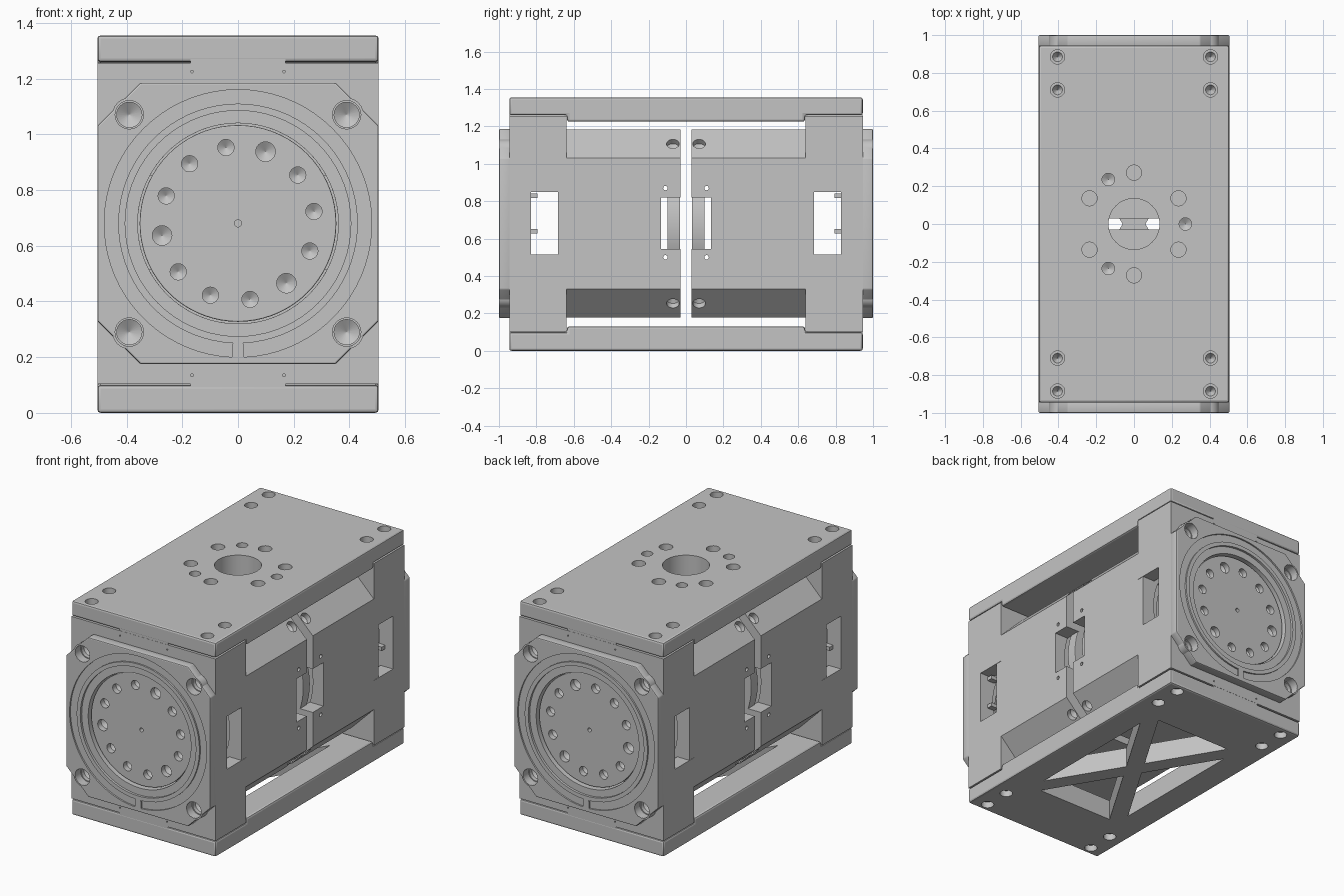
import bpy, bmesh, math
from math import cos, sin, pi, radians

cube = bpy.data.objects.get("Cube")
if cube:
    bpy.data.objects.remove(cube, do_unlink=True)

grey = bpy.data.materials.new("machined grey")
grey.use_nodes = True
GREY = (0.55, 0.55, 0.55, 1)
grey.diffuse_color = GREY
grey.node_tree.nodes["Principled BSDF"].inputs["Base Color"].default_value = GREY

MID = 0.68      # height of the motor axis
HALF = 0.505    # half width
PLACE = {"X": lambda u, v, t: (t, u, v),
         "Y": lambda u, v, t: (u, t, v),
         "Z": lambda u, v, t: (u, v, t)}


def prism(name, pts, a, b, axis, end_pts=None):
    """Extrude a 2D outline along an axis from a to b."""
    bm = bmesh.new()
    lo = [bm.verts.new(PLACE[axis](u, v, a)) for u, v in pts]
    hi = [bm.verts.new(PLACE[axis](u, v, b)) for u, v in (end_pts or pts)]
    bm.faces.new(lo)
    bm.faces.new(hi)
    n = len(lo)
    for i in range(n):
        j = (i + 1) % n
        bm.faces.new((lo[i], lo[j], hi[j], hi[i]))
    bmesh.ops.recalc_face_normals(bm, faces=bm.faces)
    mesh = bpy.data.meshes.new(name)
    bm.to_mesh(mesh)
    bm.free()
    mesh.materials.append(grey)
    obj = bpy.data.objects.new(name, mesh)
    bpy.context.scene.collection.objects.link(obj)
    return obj


def rect(u0, u1, v0, v1):
    return [(u0, v0), (u1, v0), (u1, v1), (u0, v1)]


def circle(u, v, r, n=24):
    return [(u + r * cos(2 * pi * i / n), v + r * sin(2 * pi * i / n)) for i in range(n)]


def octagon(half, flat):
    h, f = half, flat
    pts = [(f, -h), (h, -f), (h, f), (f, h), (-f, h), (-h, f), (-h, -f), (-f, -h)]
    return [(x, z + MID) for x, z in pts]


def rod(u, v, r, a, b, axis, n=24, r2=None):
    return prism("cutter", circle(u, v, r, n), a, b, axis, circle(u, v, r2 or r, n))


def drill(u, v, r, a, b, axis):
    """Blind hole from a to b with a conical bottom."""
    tip = b + math.copysign(r * 0.6, b - a)
    return [rod(u, v, r, a, b, axis), rod(u, v, r, b, tip, axis, r2=0.001)]


def finish(obj, cutters=(), bevel=0, mirror=False):
    """Bevel, cut, mirror front to back, apply all and shade."""
    bpy.ops.object.select_all(action="DESELECT")
    bpy.context.view_layer.objects.active = obj
    obj.select_set(True)
    if bevel:
        m = obj.modifiers.new("bevel", "BEVEL")
        m.width, m.segments, m.limit_method = bevel, 2, "ANGLE"
        bpy.ops.object.modifier_apply(modifier=m.name)
    for c in cutters:
        m = obj.modifiers.new("cut", "BOOLEAN")
        m.operation, m.solver, m.object = "DIFFERENCE", "EXACT", c
        bpy.ops.object.modifier_apply(modifier=m.name)
        bpy.data.objects.remove(c, do_unlink=True)
    if mirror:
        m = obj.modifiers.new("mirror", "MIRROR")
        m.use_axis = (False, True, False)
        m.use_mirror_merge = False
        bpy.ops.object.modifier_apply(modifier=m.name)
    bpy.ops.object.shade_smooth_by_angle(angle=radians(20))


def plate_bolts(outer, inner, deep):
    """Counterbored holes near the four corners of a plate."""
    cuts = []
    for sx in (-1, 1):
        for y in (-0.885, -0.71, 0.71, 0.885):
            cuts.append(rod(sx * 0.405, y, 0.038, outer, inner, "Z"))
            cuts.append(rod(sx * 0.405, y, 0.026, inner, deep, "Z", r2=0.002))
    return cuts


# Top plate: thinner over the ends, round opening and a ring of holes
profile = [(-0.945, 1.355), (0.945, 1.355), (0.945, 1.26), (0.636, 1.26),
           (0.636, 1.225), (-0.636, 1.225), (-0.636, 1.26), (-0.945, 1.26)]
top = prism("top_plate", profile, -HALF, HALF, "X")
cuts = plate_bolts(1.37, 1.315, 1.28)
cuts.append(rod(0, 0, 0.135, 1.2, 1.4, "Z", 64))
for deg in (30, 90, 150, 210, 270, 330):
    cuts.append(rod(0.272 * cos(radians(deg)), 0.272 * sin(radians(deg)), 0.04, 1.29, 1.4, "Z"))
for deg in (0, 120, 240):
    cuts += drill(0.272 * cos(radians(deg)), 0.272 * sin(radians(deg)), 0.033, 1.37, 1.29, "Z")
finish(top, cuts, 0.012)

# Bottom plate: four triangular openings leave diagonal ribs
profile = [(y, 1.355 - z) for y, z in profile]
profile = [(y, 0.1 if abs(z - 0.095) < 0.001 else z) for y, z in profile]
bottom = prism("bottom_plate", profile, -HALF, HALF, "X")
cuts = plate_bolts(-0.01, 0.04, 0.075)
wx, wy, gap = 0.33, 0.55, 0.1
for s in (-1, 1):
    side = [(s * wx, -wy + gap), (s * wx, wy - gap), (s * 0.06, 0)]
    end = [(-wx + 0.06, s * wy), (wx - 0.06, s * wy), (0, s * 0.1)]
    cuts += [prism("cutter", t, -0.1, 0.2, "Z") for t in (side, end)]
finish(bottom, cuts, 0.012)

# End blocks with stepped bearing bore, side windows and screw holes
corners = [(sx * 0.39, MID + sz * 0.39) for sx in (-1, 1) for sz in (-1, 1)]
block = prism("end_block", rect(-HALF, HALF, 0.104, 1.256), 0.64, 0.945, "Y")
cuts = [rod(0, MID, 0.45, 0.68, 0.83, "Y", 64),
        rod(0, MID, 0.41, 0.8, 0.87, "Y", 64),
        rod(0, MID, 0.36, 0.8, 1.1, "Y", 64),
        prism("cutter", rect(0.6, 0.83, 0.515, 0.85), -0.7, 0.7, "X")]
for x, z in corners:
    cuts += drill(x, z, 0.045, 1.0, 0.92, "Y")
for x in (-0.165, 0.165):
    for z in (0.135, 1.225):
        cuts.append(rod(x, z, 0.005, 0.92, 1.0, "Y", 8))
finish(block, cuts, 0, True)
for name, z0, z1 in (("lower_joint", 0.09, 0.12), ("upper_joint", 1.24, 1.27)):
    finish(prism(name, rect(-0.17, 0.17, z0, z1), 0.65, 0.944, "Y"), mirror=True)

# Flanges: chamfered square, stepped recess and C-shaped groove
flange = prism("flange", octagon(HALF, 0.35), 0.94, 1.0, "Y")
sweep = [radians(-87.5 + 355 * i / 72) for i in range(73)]
groove = [(0.48 * cos(a), MID + 0.48 * sin(a)) for a in sweep]
groove += [(0.43 * cos(a), MID + 0.43 * sin(a)) for a in reversed(sweep)]
cuts = [rod(0, MID, 0.405, 0.985, 1.1, "Y", 72),
        rod(0, MID, 0.36, 0.9, 1.1, "Y", 72),
        prism("cutter", groove, 0.99, 1.1, "Y")]
cuts += [rod(x, z, 0.052, 0.9, 1.1, "Y") for x, z in corners]
finish(flange, cuts, 0.006, True)

# Round collars around the flange screws
for i, (x, z) in enumerate(corners):
    collar = prism(f"screw_collar_{i + 1}", circle(x, z, 0.061), 0.944, 0.999, "Y")
    finish(collar, [rod(x, z, 0.051, 0.9, 1.1, "Y")], mirror=True)

# Output discs with a ring of twelve holes, every fourth one larger
disc = prism("output_disc", circle(0, MID, 0.353, 72), 0.872, 0.965, "Y")
cuts = [rod(0, MID, 0.013, 0.93, 1.0, "Y", 12)]
for k in range(12):
    a = radians(9 + 30 * k)
    r = 0.035 if k % 4 == 2 else 0.029
    cuts += drill(0.276 * cos(a), MID + 0.276 * sin(a), r, 0.98, 0.93, "Y")
finish(disc, cuts, 0.004, True)

# Motor housings: chamfered shells with slots, pin holes and screw pockets
housing = prism("motor_housing", octagon(0.503, 0.35), 0.03, 0.685, "Y")
cuts = [rod(0, MID, 0.43, 0.0, 0.15, "Y", 72),
        rod(0, MID, 0.42, 0.665, 0.7, "Y", 72),
        rod(0, MID, 0.38, 0.645, 0.7, "Y", 72),
        prism("cutter", rect(0.0, 0.135, 0.545, 0.82), -0.7, 0.7, "X")]
for z in (0.5, 0.87):
    cuts.append(rod(0.11, z, 0.012, -0.7, 0.7, "X", 12))
for deg in (45, 135, 225, 315):
    for pocket in drill(0.07, 0, 0.034, 0.7, 0.57, "X"):
        pocket.location.z = MID
        pocket.rotation_euler.y = radians(deg)
        cuts.append(pocket)
finish(housing, cuts, 0, True)

# Inner stator rings seen through the slots
ring = prism("stator_ring", circle(0, MID, 0.435, 72), 0.032, 0.1, "Y")
finish(ring, [rod(0, MID, 0.2, 0.0, 0.2, "Y", 48)], 0.004, True)

# Small tabs inside the side windows
for s, side in ((-1, "right"), (1, "left")):
    for z, row in ((0.64, "lower"), (0.83, "upper")):
        tab = prism(f"{side}_{row}_window_tab", rect(0.795, 0.835, z - 0.012, z + 0.012),
                    s * 0.4, s * 0.45, "X")
        finish(tab, mirror=True)
